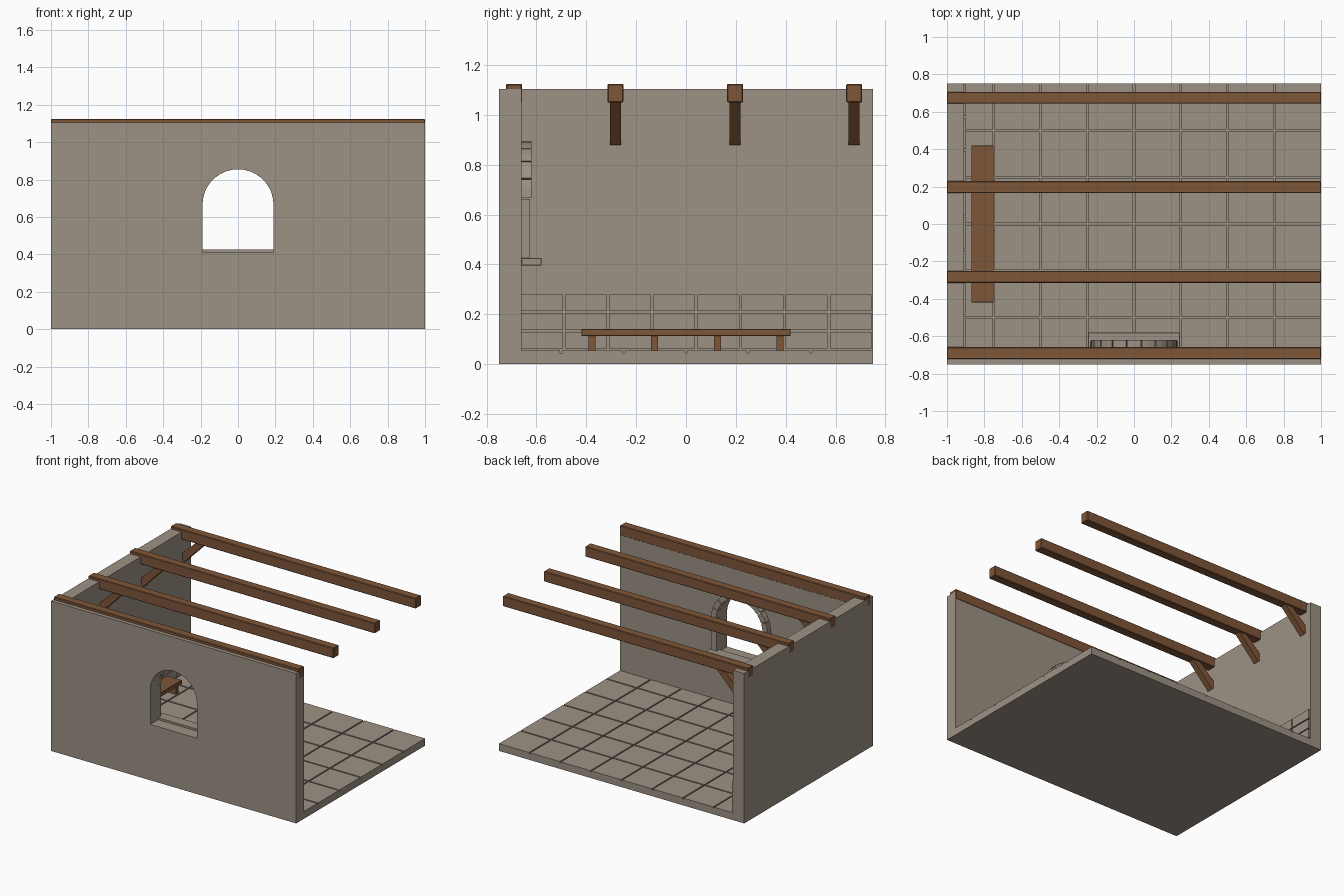
import bpy, bmesh
from math import sin, cos, pi, radians
from mathutils import Vector

cube = bpy.data.objects.get("Cube")
if cube:
    bpy.data.objects.remove(cube)


def material(name, rgb):
    m = bpy.data.materials.new(name)
    m.use_nodes = True
    m.diffuse_color = (*rgb, 1)
    m.node_tree.nodes["Principled BSDF"].inputs["Base Color"].default_value = (*rgb, 1)
    return m


STONE = material("warm grey stone", (0.335, 0.285, 0.232))
WOOD = material("brown timber", (0.21, 0.092, 0.04))


def finish(bm, name, mat):
    bmesh.ops.recalc_face_normals(bm, faces=bm.faces)
    mesh = bpy.data.meshes.new(name)
    bm.to_mesh(mesh)
    bm.free()
    mesh.materials.append(mat)
    ob = bpy.data.objects.new(name, mesh)
    bpy.context.collection.objects.link(ob)
    return ob


def add_box(bm, lo, hi):
    lo, hi = Vector(lo), Vector(hi)
    verts = bmesh.ops.create_cube(bm, size=1)["verts"]
    for v in verts:
        v.co = (lo + hi) / 2 + v.co * (hi - lo)


def box(name, lo, hi, mat, bevel=0):
    bm = bmesh.new()
    add_box(bm, lo, hi)
    if bevel:
        bmesh.ops.bevel(bm, geom=bm.edges[:], offset=bevel, segments=1, affect='EDGES')
    return finish(bm, name, mat)


def add_prism(bm, outline, y0, y1):
    """Extrude an (x, z) outline along y."""
    face = bm.faces.new([bm.verts.new((x, y0, z)) for x, z in outline])
    ext = bmesh.ops.extrude_face_region(bm, geom=[face])["geom"]
    for v in ext:
        if isinstance(v, bmesh.types.BMVert):
            v.co.y = y1


def arc(radius, a0, a1, steps):
    return [(radius * cos(a0 + (a1 - a0) * i / steps),
             SPRING + radius * sin(a0 + (a1 - a0) * i / steps)) for i in range(steps + 1)]


WALL_TOP = 1.105
FRONT_IN, SIDE_IN = -0.66, -0.91    # inner wall planes
FLOOR = 0.045
SPRING, R_IN, R_OUT = 0.665, 0.19, 0.23

# Floor slab and paving
box("floor_slab", (-0.998, -0.748, 0), (1, 0.75, FLOOR), STONE)
bm = bmesh.new()
gap = 0.005
for i in range(8):
    for j in range(6):
        x, y = -1 + i * 0.25, -0.75 + j * 0.25
        add_box(bm, (max(x + gap, SIDE_IN), max(y + gap, FRONT_IN), FLOOR),
                (x + 0.25 - gap * (i < 7), y + 0.25 - gap * (j < 5), FLOOR + 0.009))
finish(bm, "floor_tiles", STONE)

# Side wall
box("side_wall", (-1, FRONT_IN, 0), (SIDE_IN, 0.75, WALL_TOP), STONE)

# Front wall with an arched opening
bm = bmesh.new()
loops = [[(-1, 0), (1, 0), (1, WALL_TOP), (-1, WALL_TOP)],
         [(-R_IN, 0.412), (R_IN, 0.412)] + arc(R_IN, 0, pi, 24)]
for loop in loops:
    vs = [bm.verts.new((x, -0.75, z)) for x, z in loop]
    for a, b in zip(vs, vs[1:] + vs[:1]):
        bm.edges.new((a, b))
bmesh.ops.triangle_fill(bm, use_beauty=True, edges=bm.edges[:])
ext = bmesh.ops.extrude_face_region(bm, geom=bm.faces[:])["geom"]
for v in ext:
    if isinstance(v, bmesh.types.BMVert):
        v.co.y = FRONT_IN
finish(bm, "front_wall", STONE)

# Window surround on the inside: arch stones, jambs and sill
bm = bmesh.new()
step, joint = radians(20), radians(0.7)
for i in range(9):
    a0, a1 = i * step + joint, (i + 1) * step - joint
    add_prism(bm, arc(R_IN, a0, a1, 2) + arc(R_OUT, a1, a0, 2), FRONT_IN, -0.62)
finish(bm, "window_arch_stones", STONE)
for side, s in (("left", 1), ("right", -1)):
    xs = sorted((s * R_IN, s * 0.235))
    box(side + "_window_jamb", (xs[0], FRONT_IN, 0.427), (xs[1], -0.625, 0.662), STONE)
box("window_sill", (-0.245, FRONT_IN, 0.395), (0.245, -0.58, 0.427), STONE, 0.002)

# Stone courses at the foot of the side wall
bm = bmesh.new()
pitch = 0.177
for row in range(3):
    z = 0.063 + row * 0.075
    for col in range(8):
        y1 = 0.745 - col * pitch
        add_box(bm, (SIDE_IN, max(y1 - pitch + 0.009, FRONT_IN), z),
                (SIDE_IN + 0.013, y1, z + 0.067))
finish(bm, "wall_course_stones", STONE)

# Roof beams, with a diagonal brace under each free-standing one
for n, y in enumerate((-0.69, -0.283, 0.197, 0.675)):
    box(f"roof_beam_{n}", (-1.0, y - 0.032, 1.05), (1.0, y + 0.032, 1.125), WOOD, 0.004)
    if n:
        bm = bmesh.new()
        add_prism(bm, [(-0.94, 0.92), (-0.9, 0.88), (-0.725, 1.06), (-0.79, 1.06)],
                  y - 0.022, y + 0.022)
        finish(bm, f"beam_brace_{n}", WOOD)

# Bench along the side wall
box("bench_seat", (-0.87, -0.42, 0.113), (-0.75, 0.42, 0.142), WOOD, 0.002)
bm = bmesh.new()
for y in (-0.378, -0.126, 0.126, 0.378):
    add_box(bm, (-0.86, y - 0.014, FLOOR), (-0.76, y + 0.014, 0.115))
finish(bm, "bench_legs", WOOD)
